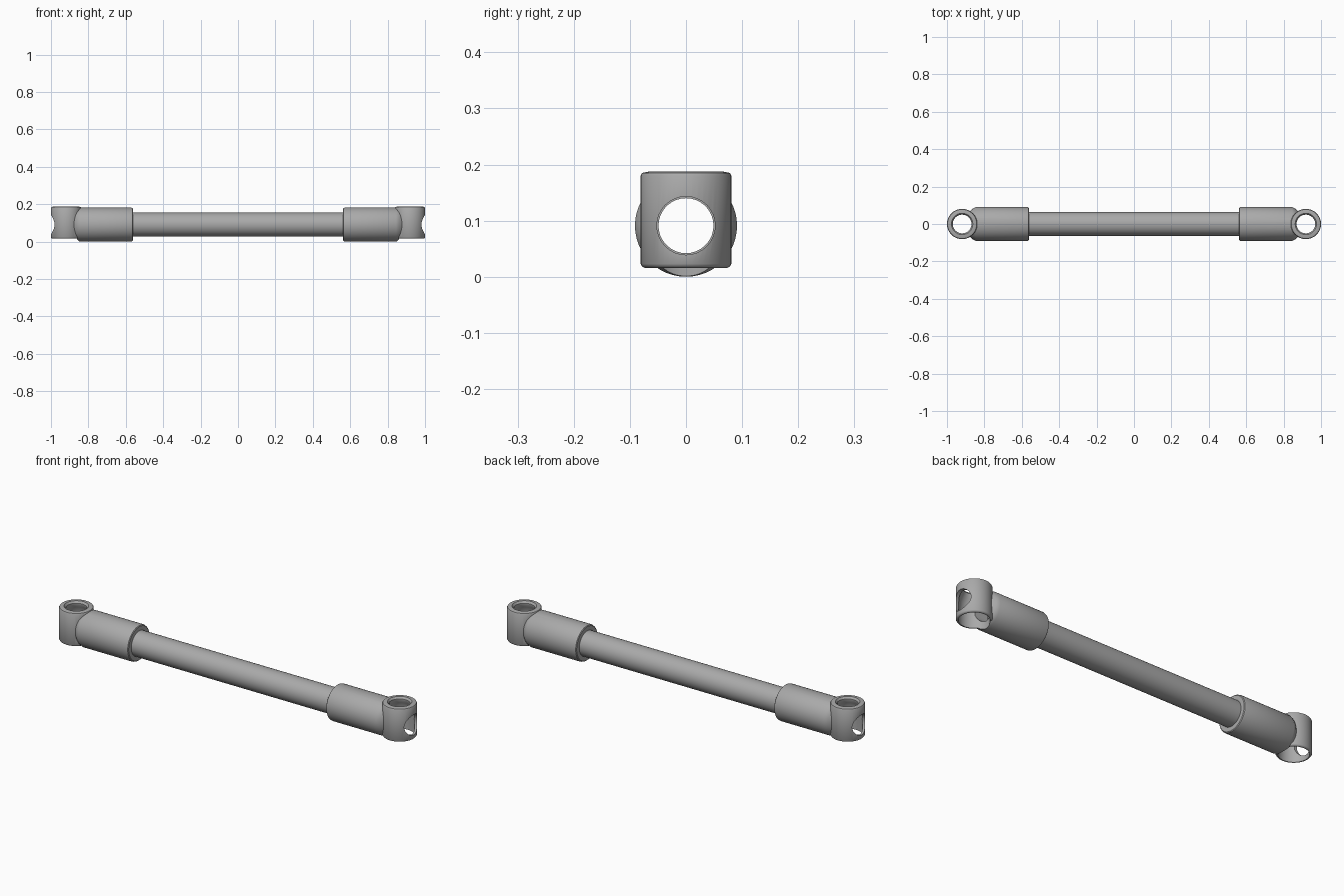
import bpy, bmesh, math
from mathutils import Matrix

cube = bpy.data.objects.get("Cube")
if cube:
    bpy.data.objects.remove(cube, do_unlink=True)

AXIS_Z = 0.091   # height of the rod axis
HEAD_X = 0.919   # centre of each end eye

grey = bpy.data.materials.new("grey_metal")
grey.use_nodes = True
color = (0.4, 0.4, 0.4, 1)
grey.diffuse_color = color
grey.node_tree.nodes["Principled BSDF"].inputs["Base Color"].default_value = color


def loft(name, rings, sides, closed=False):
    """Loft ellipses (position, radius_a, radius_b) along z; cap or close into a tube."""
    bm = bmesh.new()
    loops = []
    for pos, ra, rb in rings:
        loops.append([bm.verts.new((ra * math.cos(a), rb * math.sin(a), pos))
                      for a in (2 * math.pi * i / sides for i in range(sides))])
    pairs = list(zip(loops, loops[1:]))
    if closed:
        pairs.append((loops[-1], loops[0]))
    else:
        bm.faces.new(loops[0])
        bm.faces.new(loops[-1])
    for lo, hi in pairs:
        for i in range(sides):
            j = (i + 1) % sides
            bm.faces.new((lo[i], lo[j], hi[j], hi[i]))
    bmesh.ops.recalc_face_normals(bm, faces=bm.faces)
    mesh = bpy.data.meshes.new(name)
    bm.to_mesh(mesh)
    bm.free()
    mesh.materials.append(grey)
    obj = bpy.data.objects.new(name, mesh)
    bpy.context.collection.objects.link(obj)
    return obj


def circles(*profile):
    return [(p, r, r) for p, r in profile]


def lay_along_x(obj, side=1):
    # Local z becomes world x, local x becomes world z
    obj.data.transform(Matrix(((0, 0, side, 0), (0, 1, 0, 0),
                               (1, 0, 0, AXIS_Z), (0, 0, 0, 1))))
    if side < 0:
        return
    obj.data.flip_normals()


def combine(target, other, operation):
    mod = target.modifiers.new(operation.lower(), "BOOLEAN")
    mod.operation = operation
    mod.solver = "EXACT"
    mod.object = other
    bpy.context.view_layer.objects.active = target
    bpy.ops.object.modifier_apply(modifier=mod.name)
    bpy.data.objects.remove(other, do_unlink=True)


def smooth(obj):
    bpy.ops.object.select_all(action="DESELECT")
    obj.select_set(True)
    bpy.context.view_layer.objects.active = obj
    bpy.ops.object.shade_smooth_by_angle(angle=math.radians(35))


def rod_end(name, side):
    # Upright eye with softened rims
    head = loft(name, circles((0.016, 0.074), (0.018, 0.078), (0.023, 0.081),
                              (0.180, 0.081), (0.185, 0.078), (0.188, 0.064)), 48)
    head.data.transform(Matrix.Translation((side * HEAD_X, 0, 0)))
    # Sleeve that narrows sideways into the eye
    sleeve = loft("sleeve", [(0.562, 0.085, 0.085), (0.565, 0.089, 0.089),
                             (0.572, 0.091, 0.091), (0.845, 0.091, 0.091),
                             (0.862, 0.087, 0.082), (0.880, 0.080, 0.066),
                             (0.900, 0.074, 0.058)], 48)
    lay_along_x(sleeve, side)
    combine(head, sleeve, "UNION")
    # Upright bore, wide below and narrow above
    bore = loft("bore", circles((-0.05, 0.070), (0.100, 0.070), (0.130, 0.067),
                                (0.155, 0.059), (0.170, 0.050), (0.178, 0.050),
                                (0.200, 0.066)), 32)
    bore.data.transform(Matrix.Translation((side * HEAD_X, 0, 0)))
    combine(head, bore, "DIFFERENCE")
    # Bore along the rod axis
    channel = loft("channel", circles((0.5, 0.052), (1.1, 0.052)), 32)
    lay_along_x(channel, side)
    combine(head, channel, "DIFFERENCE")
    smooth(head)


rod_end("left_rod_end", 1)
rod_end("right_rod_end", -1)

# Hollow rod between the two ends
rod = loft("rod_tube", circles((-0.80, 0.064), (0.80, 0.064),
                               (0.80, 0.049), (-0.80, 0.049)), 12 * 3, closed=True)
lay_along_x(rod)
bm = bmesh.new()
bm.from_mesh(rod.data)
bmesh.ops.recalc_face_normals(bm, faces=bm.faces)
bm.to_mesh(rod.data)
bm.free()
smooth(rod)
